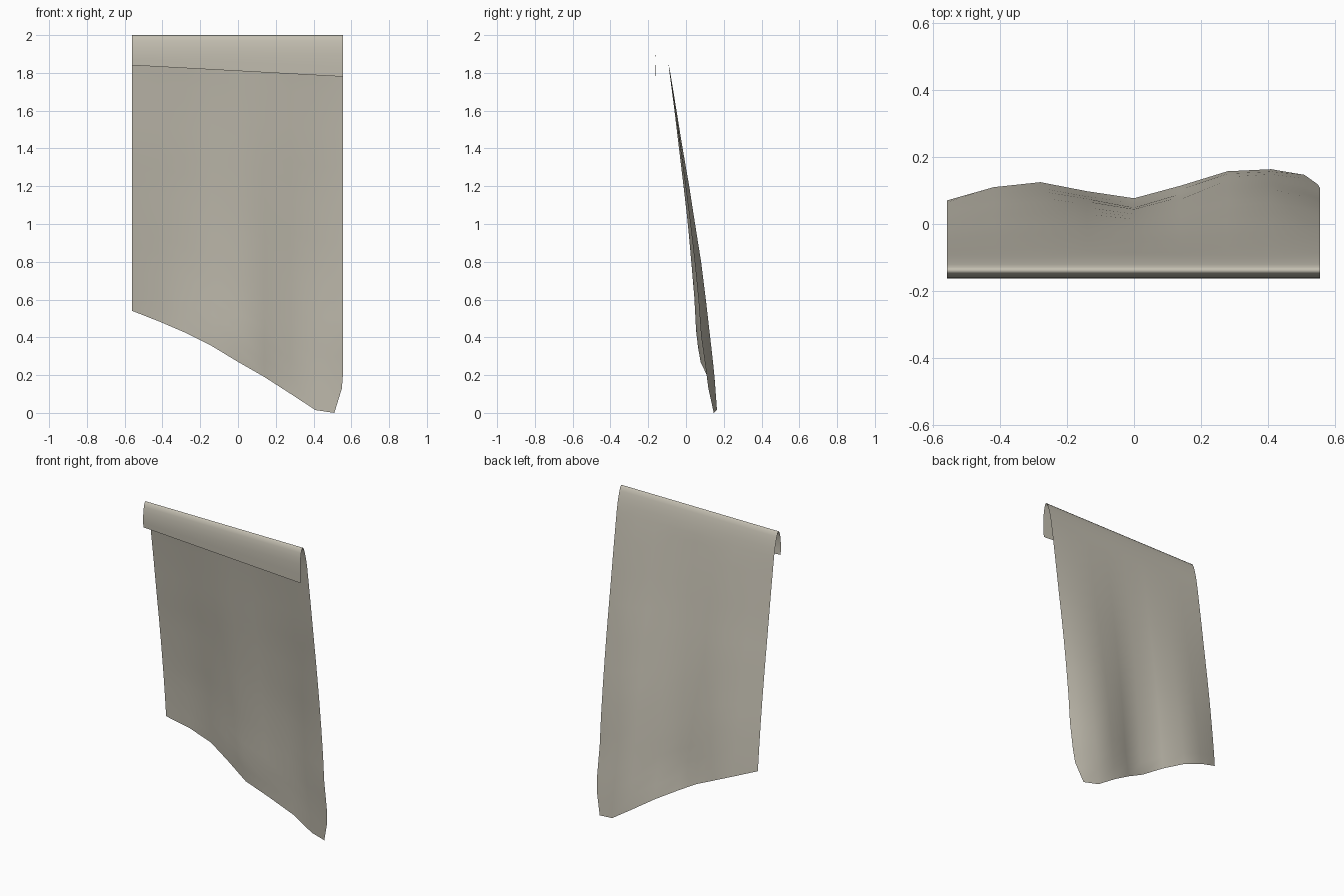
import bpy, bmesh

if "Cube" in bpy.data.objects:
    bpy.data.objects.remove(bpy.data.objects["Cube"])

# Columns across the cloth: x, lower edge height, fold depth (0 = valley, 1 = ridge)
COLUMNS = [(-0.56, 0.54, 0.35), (-0.42, 0.485, 0.88), (-0.28, 0.425, 1.0),
           (-0.14, 0.355, 0.5), (0.0, 0.27, 0.0), (0.14, 0.19, 0.42),
           (0.28, 0.10, 1.0), (0.41, 0.015, 1.0), (0.51, 0.0, 0.6),
           (0.557, 0.13, 0.35)]
# Hanging sheet limits by height: z, y of valleys, y of ridges
HANG = [(1.8, -0.087, -0.083), (1.6, -0.061, -0.050), (1.4, -0.037, -0.018),
        (1.2, -0.013, 0.017), (1.0, 0.010, 0.048), (0.8, 0.028, 0.080),
        (0.6, 0.045, 0.105), (0.4, 0.055, 0.128), (0.27, 0.077, 0.143),
        (0.18, 0.090, 0.152), (0.0, 0.120, 0.165)]
# Rounded fold over the top: y, z
FOLD = [(-0.163, 1.90), (-0.160, 1.94), (-0.155, 1.97), (-0.148, 1.992),
        (-0.139, 2.0), (-0.130, 1.992), (-0.121, 1.97), (-0.112, 1.94),
        (-0.102, 1.90), (-0.093, 1.85)]
ROWS = 18


def hang_y(z, depth):
    for (z0, a0, b0), (z1, a1, b1) in zip(HANG, HANG[1:]):
        if z >= z1:
            t = (z0 - z) / (z0 - z1)
            lo, hi = a0 + (a1 - a0) * t, b0 + (b1 - b0) * t
            return lo + (hi - lo) * depth
    return HANG[-1][1]


bm = bmesh.new()
grid = []
for i, (x, bottom, depth) in enumerate(COLUMNS):
    # Short front flap with a slanted hem, then the fold
    hem = 1.81 - 0.054 * x
    points = [(x, -0.16, hem), (x, -0.162, (hem + 1.9) / 2)]
    points += [(x, y, z) for y, z in FOLD]
    # Long back sheet down to the sloping lower edge
    for r in range(ROWS + 1):
        t = r / ROWS
        z = 1.8 + (bottom - 1.8) * t
        px = x - (0.007 if i == len(COLUMNS) - 1 and r == ROWS else 0)
        points.append((px, hang_y(z, depth), z))
    grid.append([bm.verts.new(p) for p in points])

for a, b in zip(grid, grid[1:]):
    for j in range(len(a) - 1):
        bm.faces.new((a[j], a[j + 1], b[j + 1], b[j]))
for f in bm.faces:
    f.smooth = True
bmesh.ops.recalc_face_normals(bm, faces=bm.faces)

mesh = bpy.data.meshes.new("hanging_cloth")
bm.to_mesh(mesh)
bm.free()
cloth = bpy.data.objects.new("hanging_cloth", mesh)
bpy.context.collection.objects.link(cloth)

# Muted linen colour
mat = bpy.data.materials.new("linen")
mat.diffuse_color = (0.55, 0.52, 0.44, 1)
mat.use_nodes = True
mat.node_tree.nodes["Principled BSDF"].inputs["Base Color"].default_value = mat.diffuse_color
mesh.materials.append(mat)
